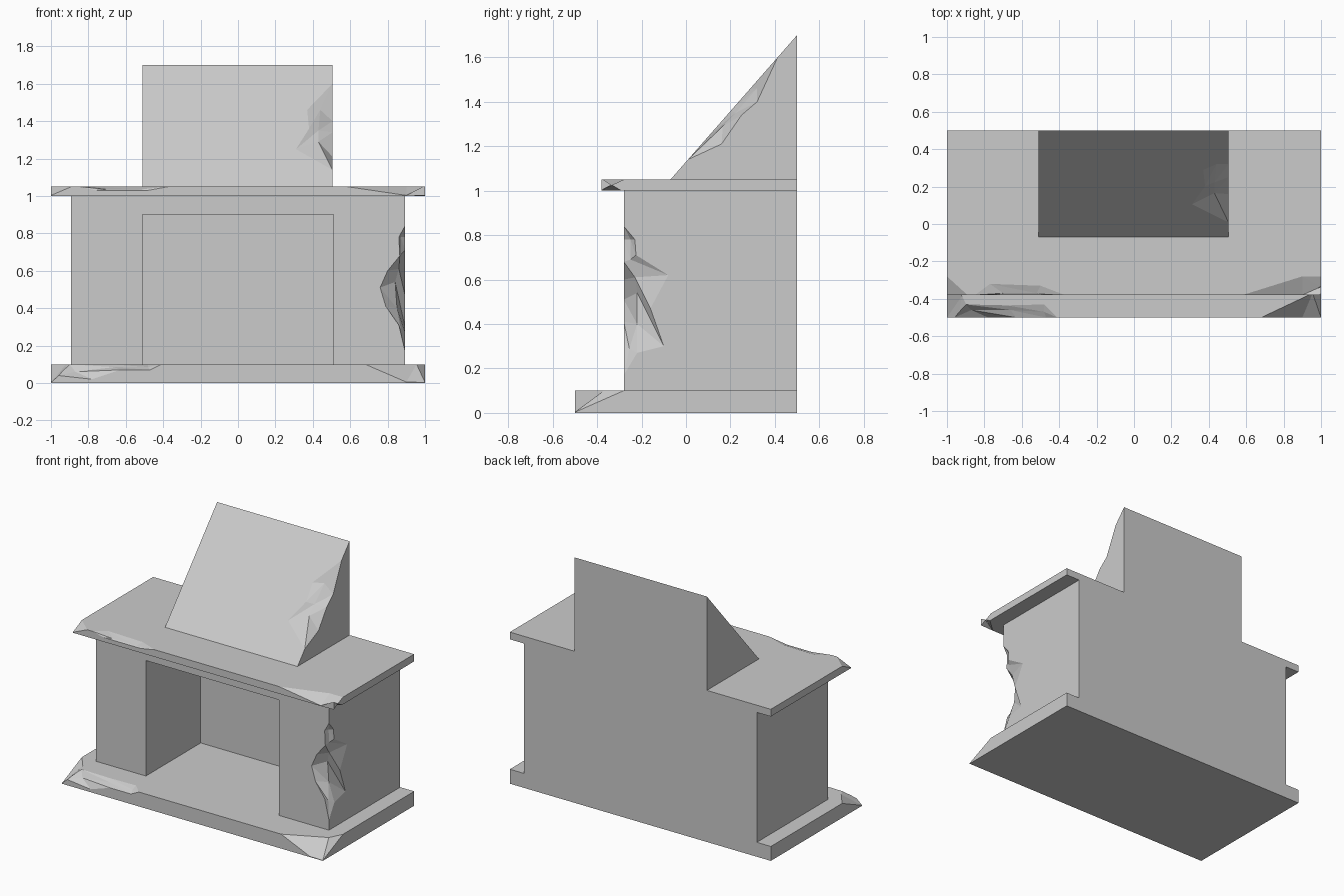
import bpy, bmesh
from mathutils import Vector

if "Cube" in bpy.data.objects:
    bpy.data.objects.remove(bpy.data.objects["Cube"])


def make_object(name, bm):
    bmesh.ops.recalc_face_normals(bm, faces=bm.faces)
    mesh = bpy.data.meshes.new(name)
    bm.to_mesh(mesh)
    bm.free()
    ob = bpy.data.objects.new(name, mesh)
    bpy.context.collection.objects.link(ob)
    return ob


def prism(name, x0, x1, profile):
    """Side profile (y, z) extruded across x."""
    bm = bmesh.new()
    face = bm.faces.new([bm.verts.new((x0, y, z)) for y, z in profile])
    ext = bmesh.ops.extrude_face_region(bm, geom=[face], use_keep_orig=True)
    verts = [g for g in ext["geom"] if isinstance(g, bmesh.types.BMVert)]
    bmesh.ops.translate(bm, verts=verts, vec=(x1 - x0, 0, 0))
    return make_object(name, bm)


def box(name, x0, x1, y0, y1, z0, z1):
    return prism(name, x0, x1, [(y0, z0), (y1, z0), (y1, z1), (y0, z1)])


def subtract(ob, cutter):
    cutter.hide_render = True
    mod = ob.modifiers.new("cut", "BOOLEAN")
    mod.operation = "DIFFERENCE"
    mod.solver = "EXACT"
    mod.object = cutter
    bpy.context.view_layer.objects.active = ob
    bpy.ops.object.modifier_apply(modifier=mod.name)
    bpy.data.objects.remove(cutter)


def chip(ob, start, rows, end, out):
    """Break away the stone outside a faceted patch swept along 'out'."""
    n = len(rows[0])
    bm = bmesh.new()
    a = bm.verts.new(start)
    b = bm.verts.new(end) if end else None
    grid = [[bm.verts.new(p) for p in r] for r in rows]
    for i in range(n - 1):
        bm.faces.new((a, grid[0][i], grid[0][i + 1]))
        if b:
            bm.faces.new((b, grid[-1][i + 1], grid[-1][i]))
        for r, s in zip(grid, grid[1:]):
            bm.faces.new((r[i], s[i], s[i + 1]))
            bm.faces.new((r[i], s[i + 1], r[i + 1]))
    ext = bmesh.ops.extrude_face_region(bm, geom=bm.faces[:], use_keep_orig=True)
    verts = [g for g in ext["geom"] if isinstance(g, bmesh.types.BMVert)]
    bmesh.ops.translate(bm, verts=verts, vec=Vector(out).normalized() * 0.4)
    subtract(ob, make_object("chip_cutter", bm))


# Hearth slab with broken front corners and front edge
hearth = box("hearth", -1, 1, -0.5, 0.5, 0, 0.1)
chip(hearth, (0.68, -0.5, 0.1),
     [[(0.955, -0.37, 0.1), (0.9, -0.5, 0.005)],
      [(1, -0.28, 0.1), (1, -0.5, 0.003)]], None, (1, -1, 1))
chip(hearth, (-0.86, -0.5, 0.1),
     [[(-0.92, -0.385, 0.1), (-0.94, -0.5, 0.055)],
      [(-1, -0.28, 0.1), (-1, -0.5, 0.003)]], None, (-1, -1, 1))
chip(hearth, (-0.96, -0.5, 0.04),
     [[(-0.9, -0.43, 0.1), (-0.87, -0.46, 0.06), (-0.78, -0.5, 0.02)],
      [(-0.68, -0.435, 0.1), (-0.66, -0.46, 0.085), (-0.63, -0.5, 0.07)],
      [(-0.48, -0.43, 0.1), (-0.48, -0.47, 0.085), (-0.47, -0.5, 0.07)]],
     (-0.41, -0.5, 0.1), (0, -1, 1))

# Surround with firebox opening and broken right edge
surround = box("surround", -0.893, 0.893, -0.28, 0.5, 0.1, 1.0)
subtract(surround, box("firebox_cutter", -0.51, 0.51, -0.5, 0.32, 0, 0.9))
E, F = 0.893, -0.28
chip_rows = [  # front x, valley x, valley y, side y, height at front / valley / side
    (0.86, 0.87, -0.25, -0.23, 0.78, 0.78, 0.78),
    (0.865, 0.872, -0.25, -0.225, 0.68, 0.69, 0.71),
    (0.80, 0.86, -0.23, -0.08, 0.60, 0.61, 0.62),
    (0.76, 0.84, -0.22, -0.16, 0.51, 0.54, 0.47),
    (0.79, 0.85, -0.22, -0.10, 0.41, 0.40, 0.30),
    (0.86, 0.87, -0.255, -0.22, 0.31, 0.29, 0.27),
]
chip(surround, (E, F, 0.84),
     [[(fx, F, zf), (vx, vy, zv), (E, sy, zs)]
      for fx, vx, vy, sy, zf, zv, zs in chip_rows],
     (E, F, 0.17), (1, -1, 0))

# Mantel shelf with chipped corners and front edge
mantel = box("mantel_shelf", -1, 1, -0.38, 0.5, 1.0, 1.05)
chip(mantel, (0.58, -0.38, 1.05),
     [[(0.9, -0.28, 1.05), (0.9, -0.38, 1.003)],
      [(1, -0.28, 1.05), (1, -0.335, 1.025)]], None, (0.6, -1, 1))
chip(mantel, (0.9, -0.38, 1.0),
     [[(1, -0.335, 1.026), (1, -0.29, 1.0)]], None, (1, -1, -0.5))
chip(mantel, (-0.89, -0.38, 1.05),
     [[(-1, -0.28, 1.05), (-1, -0.38, 1.003)]], None, (-1, -1, 1))
chip(mantel, (-0.85, -0.38, 1.05),
     [[(-0.77, -0.32, 1.05), (-0.7, -0.37, 1.035), (-0.76, -0.38, 1.03)],
      [(-0.5, -0.33, 1.05), (-0.52, -0.37, 1.035), (-0.48, -0.38, 1.03)]],
     (-0.37, -0.38, 1.05), (0, -1, 1))

# Sloping chimney hood with broken right edge
hood = prism("chimney_hood", -0.51, 0.505, [(-0.07, 1.05), (0.5, 1.05), (0.5, 1.7)])
slope = lambda z: -0.07 + (z - 1.05) * 0.57 / 0.65
H = 0.505
chip(hood, (H, slope(1.14), 1.14),
     [[(0.31, slope(1.25), 1.25), (0.43, slope(1.29) + 0.025, 1.29), (H, 0.16, 1.21)],
      [(0.38, slope(1.36), 1.36), (0.43, slope(1.35) + 0.03, 1.35), (H, 0.25, 1.34)],
      [(0.37, slope(1.46), 1.46), (0.44, slope(1.46) + 0.03, 1.46), (H, 0.32, 1.40)]],
     (H, slope(1.6), 1.6), (0.8, -0.65, 0.57))
